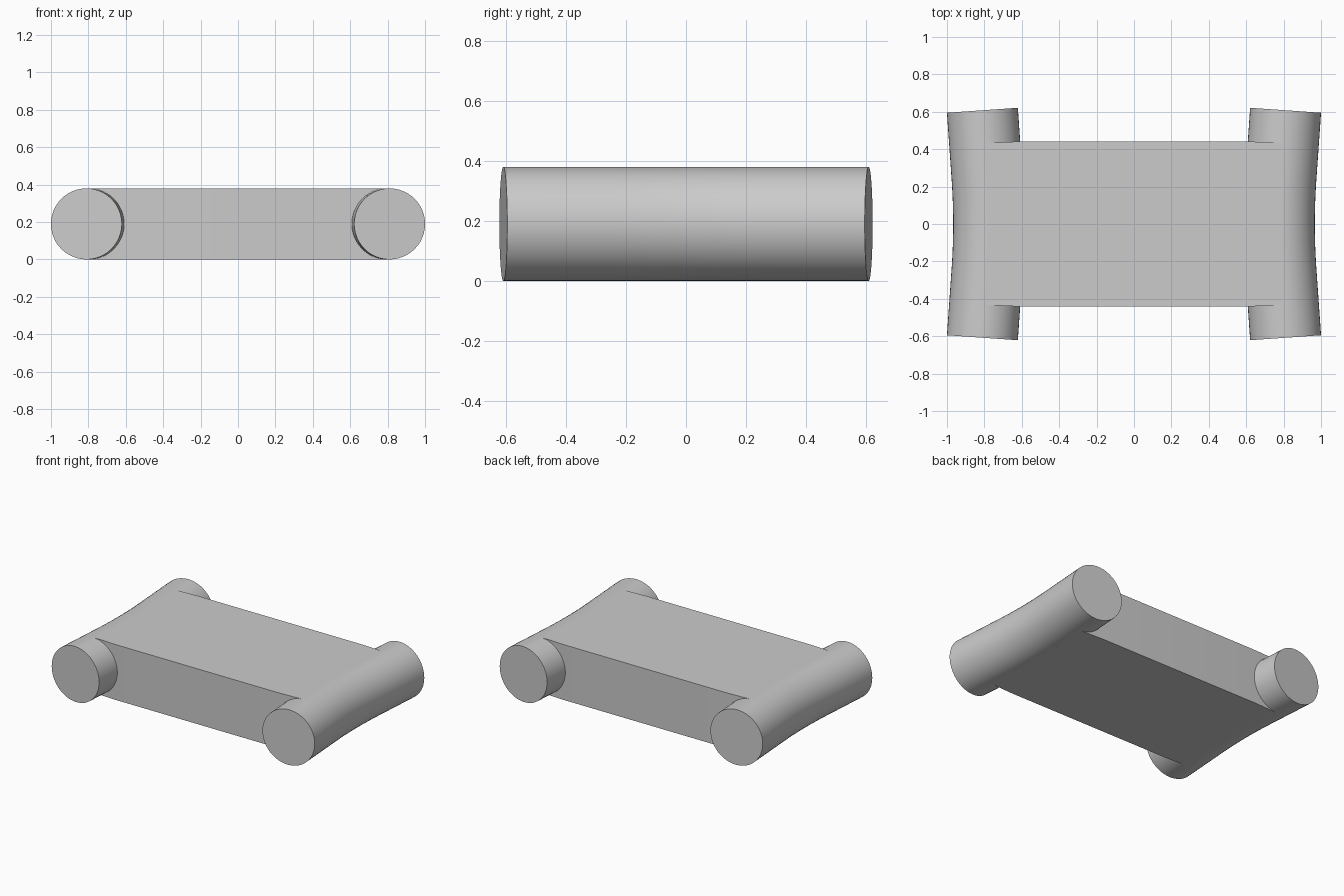
import bpy
import bmesh
from math import sin, cos, tau, atan

cube = bpy.data.objects.get("Cube")
if cube:
    bpy.data.objects.remove(cube, do_unlink=True)

RADIUS = 0.19
SLOPE = 0.07       # outward lean of the straight roller ends
BEND = 0.25        # half length of the curved middle
END = 0.608        # end of the roller centre line
SIDES = 48

grey = bpy.data.materials.new("light_grey")
grey.use_nodes = True
colour = (0.6, 0.6, 0.6, 1)
grey.diffuse_color = colour
grey.node_tree.nodes["Principled BSDF"].inputs["Base Color"].default_value = colour


def centre_x(y):
    """Centre line: straight legs joined by a gentle bend."""
    y = abs(y)
    rise = y if y > BEND else (y * y + BEND * BEND) / (2 * BEND)
    return 0.768 + SLOPE * rise


def finish(name, bm):
    bmesh.ops.recalc_face_normals(bm, faces=bm.faces)
    mesh = bpy.data.meshes.new(name)
    bm.to_mesh(mesh)
    bm.free()
    mesh.materials.append(grey)
    obj = bpy.data.objects.new(name, mesh)
    bpy.context.collection.objects.link(obj)
    bpy.ops.object.select_all(action='DESELECT')
    obj.select_set(True)
    bpy.context.view_layer.objects.active = obj
    bpy.ops.object.shade_smooth_by_angle()


def roller(name, side):
    """Round bar swept along the bent centre line."""
    bm = bmesh.new()
    inner = [BEND * i / 5 for i in range(-5, 6)]
    rings = []
    for y in [-END] + inner + [END]:
        lean = atan(SLOPE * max(-1, min(1, y / BEND)))
        ring = []
        for i in range(SIDES):
            a = tau * i / SIDES
            across = RADIUS * cos(a)
            ring.append(bm.verts.new((side * (centre_x(y) + across * cos(lean)),
                                      y - across * sin(lean),
                                      RADIUS + RADIUS * sin(a))))
        rings.append(ring)
    for r, s in zip(rings, rings[1:]):
        for i in range(SIDES):
            j = (i + 1) % SIDES
            bm.faces.new((r[i], r[j], s[j], s[i]))
    bm.faces.new(rings[0])
    bm.faces.new(rings[-1])
    finish(name, bm)


def slab(name):
    """Flat deck whose ends follow the roller centre lines."""
    corner = [(0.62, 0.441), (0.75, 0.435), (centre_x(0.433), 0.433)]
    corner += [(centre_x(y), y) for y in (0.25, 0.15, 0.05)]
    right = corner + [(x, -y) for x, y in reversed(corner)]
    outline = right + [(-x, -y) for x, y in right]
    bm = bmesh.new()
    base = bm.faces.new([bm.verts.new((x, y, 0)) for x, y in outline])
    grown = bmesh.ops.extrude_face_region(bm, geom=[base], use_keep_orig=True)
    top = [v for v in grown["geom"] if isinstance(v, bmesh.types.BMVert)]
    bmesh.ops.translate(bm, verts=top, vec=(0, 0, 2 * RADIUS))
    finish(name, bm)


slab("deck")
roller("left_roller", 1)
roller("right_roller", -1)
